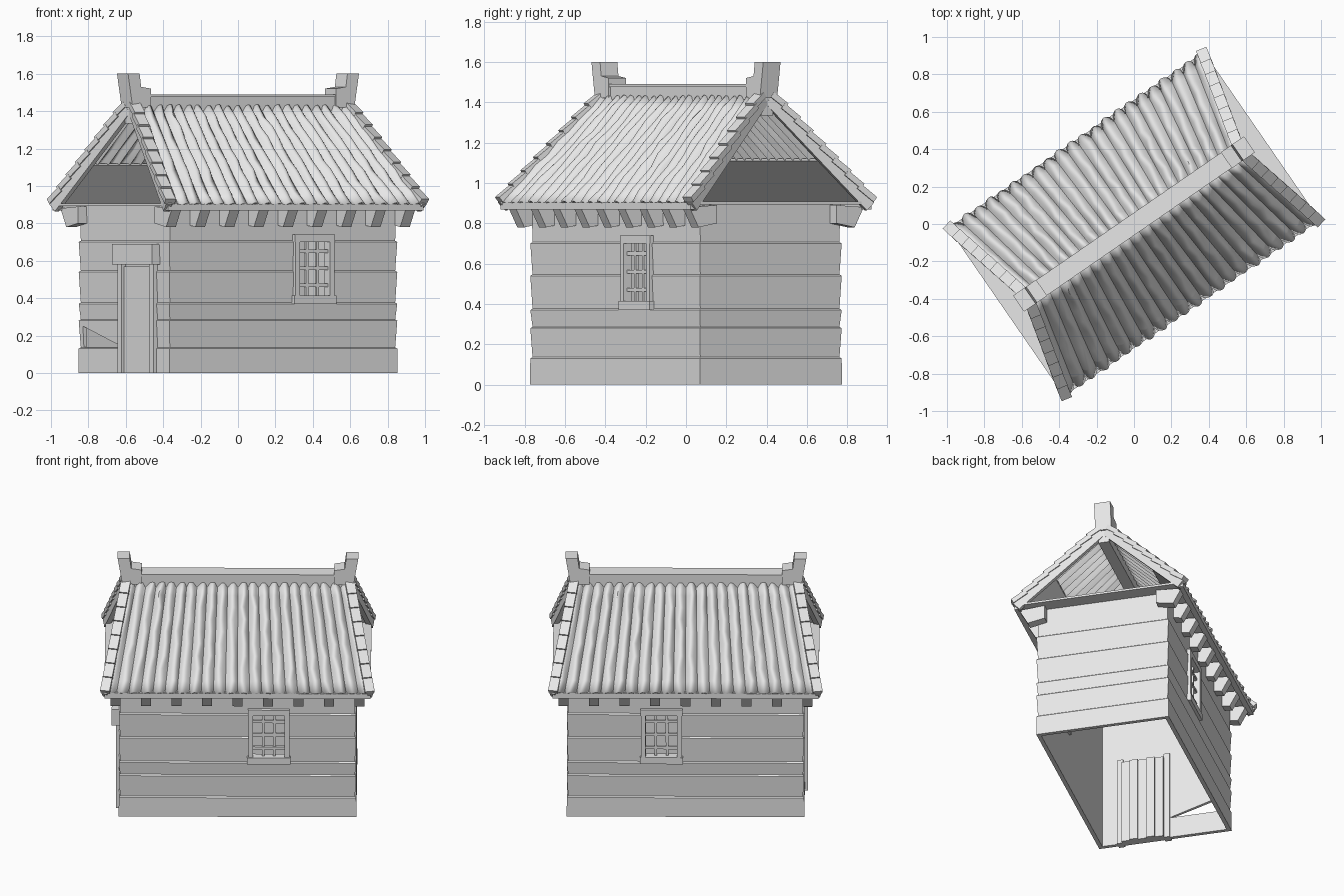
import bpy, bmesh, math, random
from mathutils import Vector, Matrix

random.seed(4)
if "Cube" in bpy.data.objects:
    bpy.data.objects.remove(bpy.data.objects["Cube"], do_unlink=True)

TURN = math.radians(34.6)      # the house stands turned on its plot
HU, HV, WALL_TOP = 0.735, 0.422, 0.9
EAVE_U, RIDGE_U = 0.83, 0.70

grey = bpy.data.materials.new("plain grey")
grey.use_nodes = True
grey.diffuse_color = (0.8, 0.8, 0.8, 1)
grey.node_tree.nodes["Principled BSDF"].inputs["Base Color"].default_value = (0.8, 0.8, 0.8, 1)


def finish(name, bm, fix=True):
    if fix:
        bmesh.ops.recalc_face_normals(bm, faces=bm.faces)
    mesh = bpy.data.meshes.new(name)
    bm.to_mesh(mesh)
    bm.free()
    mesh.materials.append(grey)
    obj = bpy.data.objects.new(name, mesh)
    obj.rotation_euler.z = TURN
    bpy.context.collection.objects.link(obj)
    return obj


def loft(name, rings):
    """Closed solid through equal-length rings of points."""
    bm = bmesh.new()
    loops = [[bm.verts.new(p) for p in ring] for ring in rings]
    n = len(loops[0])
    for a, b in zip(loops, loops[1:]):
        for i in range(n):
            j = (i + 1) % n
            bm.faces.new((a[i], a[j], b[j], b[i]))
    bm.faces.new(loops[0])
    bm.faces.new(loops[-1])
    return finish(name, bm)


def rect(u, v, z):
    return [(-u, -v, z), (u, -v, z), (u, v, z), (-u, v, z)]


def box(name, lo, hi):
    corners = lambda z: [(lo[0], lo[1], z), (hi[0], lo[1], z), (hi[0], hi[1], z), (lo[0], hi[1], z)]
    return loft(name, [corners(lo[2]), corners(hi[2])])


def along_u(name, pts, a, b):
    return loft(name, [[(u, v, z) for v, z in pts] for u in (a, b)])


def along_v(name, pts, a, b):
    return loft(name, [[(u, v, z) for u, z in pts] for v in (a, b)])


def beam(name, p, q, width, height):
    """Square bar from p to q, its height measured upwards."""
    p, q = Vector(p), Vector(q)
    side = (q - p).cross(Vector((0, 0, 1))).normalized() * width / 2
    up = side.cross(q - p).normalized() * height / 2
    return loft(name, [[c - side - up, c + side - up, c + side + up, c - side + up] for c in (p, q)])


# Walls: courses of boards, each stepping out a little at its seam
rings = [rect(HU + 0.006, HV + 0.006, 0)]
for seam in (0.13, 0.28, 0.37, 0.54, 0.70):
    rings.append(rect(HU + 0.005, HV + 0.005, seam))
    rings.append(rect(HU - 0.003, HV - 0.003, seam + 0.007))
rings.append(rect(HU, HV, WALL_TOP))
walls = loft("walls", rings)

# Openings: hollow room, two windows, broken board beside the door
windows = ((-1, 0.195), (1, 0.15))
cutters = [box("cut_room", (-HU + 0.02, -HV + 0.02, -0.1), (HU - 0.02, HV - 0.02, 1.0))]
for s, u in windows:
    cutters.append(box("cut_window", (u - 0.1, s * HV - 0.1, 0.41), (u + 0.1, s * HV + 0.1, 0.71)))
cutters.append(along_u("cut_gap", [(0.39, 0.25), (0.39, 0.14), (0.03, 0.14)], -0.85, -0.65))
for c in cutters:
    c.hide_render = True
    mod = walls.modifiers.new("opening", "BOOLEAN")
    mod.operation, mod.solver, mod.object = "DIFFERENCE", "EXACT", c
bpy.context.view_layer.update()
solid = walls.evaluated_get(bpy.context.evaluated_depsgraph_get())
cut_mesh = bpy.data.meshes.new_from_object(solid)
walls.modifiers.clear()
walls.data = cut_mesh
for c in cutters:
    bpy.data.objects.remove(c, do_unlink=True)

# Windows: frame, sill and lattice
for s, u in windows:
    side = "front" if s < 0 else "back"
    inner, outer = s * (HV - 0.03), s * (HV + 0.02)
    v0, v1 = min(inner, outer), max(inner, outer)
    for k in (-1, 1):
        c = u + k * 0.113
        box(side + "_window_jamb", (c - 0.015, v0, 0.40), (c + 0.015, v1, 0.71))
    box(side + "_window_head", (u - 0.13, v0, 0.70), (u + 0.13, v1, 0.74))
    box(side + "_window_sill", (u - 0.135, v0 - 0.005, 0.37), (u + 0.135, v1 + 0.005, 0.415))
    v = s * (HV - 0.012)
    for k in (-1, 1):
        beam(side + "_lattice_upright", (u + k * 0.035, v, 0.41), (u + k * 0.035 + 0.001, v, 0.71), 0.016, 0.016)
    for z in (0.47, 0.56, 0.65):
        beam(side + "_lattice_rail", (u - 0.1, v, z), (u + 0.1, v, z), 0.022, 0.018)

# Door: posts, lintel and upright planks
for v in (0.015, -0.285):
    box("door_post", (-HU - 0.025, v - 0.02, 0), (-HU + 0.03, v + 0.02, 0.6))
box("door_lintel", (-HU - 0.05, -0.33, 0.58), (-HU + 0.02, 0.05, 0.69))
for i in range(5):
    v = -0.27 + i * 0.054
    d = 0.012 * (i % 2)
    box("door_plank", (-HU - 0.008, v, 0), (-HU + 0.05 + d, v + 0.054, 0.57))

# Ceiling plate that reaches out under the eaves
box("ceiling_plate", (-EAVE_U, -0.53, 0.893), (EAVE_U, 0.53, 0.907))


def tiled_slope(name, s, rolls=22, steps=8, rows=9):
    """Fanned, slightly uneven rolls of tile from eave to ridge."""
    bm = bmesh.new()
    grid = []
    for r in range(rows + 1):
        t = r / rows
        half = EAVE_U + (RIDGE_U - EAVE_U) * t
        row = []
        for k in range(rolls):
            shift, swell = random.uniform(-0.009, 0.009), random.uniform(0.024, 0.036)
            for i in range(steps):
                ph = i / steps
                u = half * (2 * (k + ph) / rolls - 1) + shift * math.sin(math.pi * ph)
                b = swell * math.sin(math.pi * ph)
                row.append(bm.verts.new((u, s * (0.535 - 0.51 * t + 0.7 * b), 0.892 + 0.52 * t + 0.7 * b)))
        row.append(bm.verts.new((half, s * (0.535 - 0.51 * t), 0.892 + 0.52 * t)))
        grid.append(row)
    for a, b in zip(grid, grid[1:]):
        for i in range(len(a) - 1):
            quad = (a[i], a[i + 1], b[i + 1], b[i])
            bm.faces.new(quad if s < 0 else quad[::-1])
    obj = finish(name, bm, fix=False)
    mod = obj.modifiers.new("thickness", "SOLIDIFY")
    mod.thickness, mod.offset = 0.012, -1
    bpy.ops.object.select_all(action="DESELECT")
    obj.select_set(True)
    bpy.context.view_layer.objects.active = obj
    bpy.ops.object.shade_smooth_by_angle(angle=math.radians(35))


# Roof slopes with lining, eave board, rafter ends and gable trim
for s, side in ((-1, "front"), (1, "back")):
    tiled_slope(side + "_roof_tiles", s)
    loft(side + "_roof_lining", [
        [(-EAVE_U, s * 0.52, z), (EAVE_U, s * 0.52, z), (0.775, s * 0.305, z + 0.222), (-0.775, s * 0.305, z + 0.222)]
        for z in (0.886, 0.898)])
    beam(side + "_eave_board", (-EAVE_U, s * 0.528, 0.885), (EAVE_U, s * 0.528, 0.885), 0.035, 0.035)
    for i in range(9):
        u = -0.76 + i * 0.19
        along_u(side + "_rafter_end", [(s * 0.36, 0.89), (s * 0.36, 0.80), (s * 0.47, 0.78), (s * 0.525, 0.88)],
                u - 0.031, u + 0.031)
    for e in (-1, 1):
        low = Vector((e * (EAVE_U - 0.005), s * 0.535, 0.895))
        high = Vector((e * (RIDGE_U - 0.005), s * 0.015, 1.425))
        drop = Vector((0, 0, -0.012))
        beam(side + "_barge_board", low + drop, high + drop, 0.035, 0.055)
        count = 8
        for i in range(count):
            a = low.lerp(high, i / count)
            b = low.lerp(high, (i + 1.15) / count) if i < count - 1 else high
            lift = Vector((0, s * 0.012, 0.012))
            beam(side + "_gable_tile", a + lift * 1.9, b + lift * 1.1, 0.06, 0.03)

# Ridge: hidden beam, wall of tiles, coping and upturned ends
box("ridge_beam", (-0.71, -0.035, 1.335), (0.71, 0.035, 1.43))
box("ridge_wall", (-0.67, -0.042, 1.40), (0.67, 0.042, 1.475))
box("ridge_coping", (-0.67, -0.05, 1.475), (0.67, 0.05, 1.49))
for e in (-1, 1):
    along_v("ridge_end", [(e * u, z) for u, z in (
        (0.60, 1.42), (0.60, 1.52), (0.665, 1.53), (0.675, 1.60), (0.75, 1.60), (0.72, 1.42))], -0.052, 0.052)
